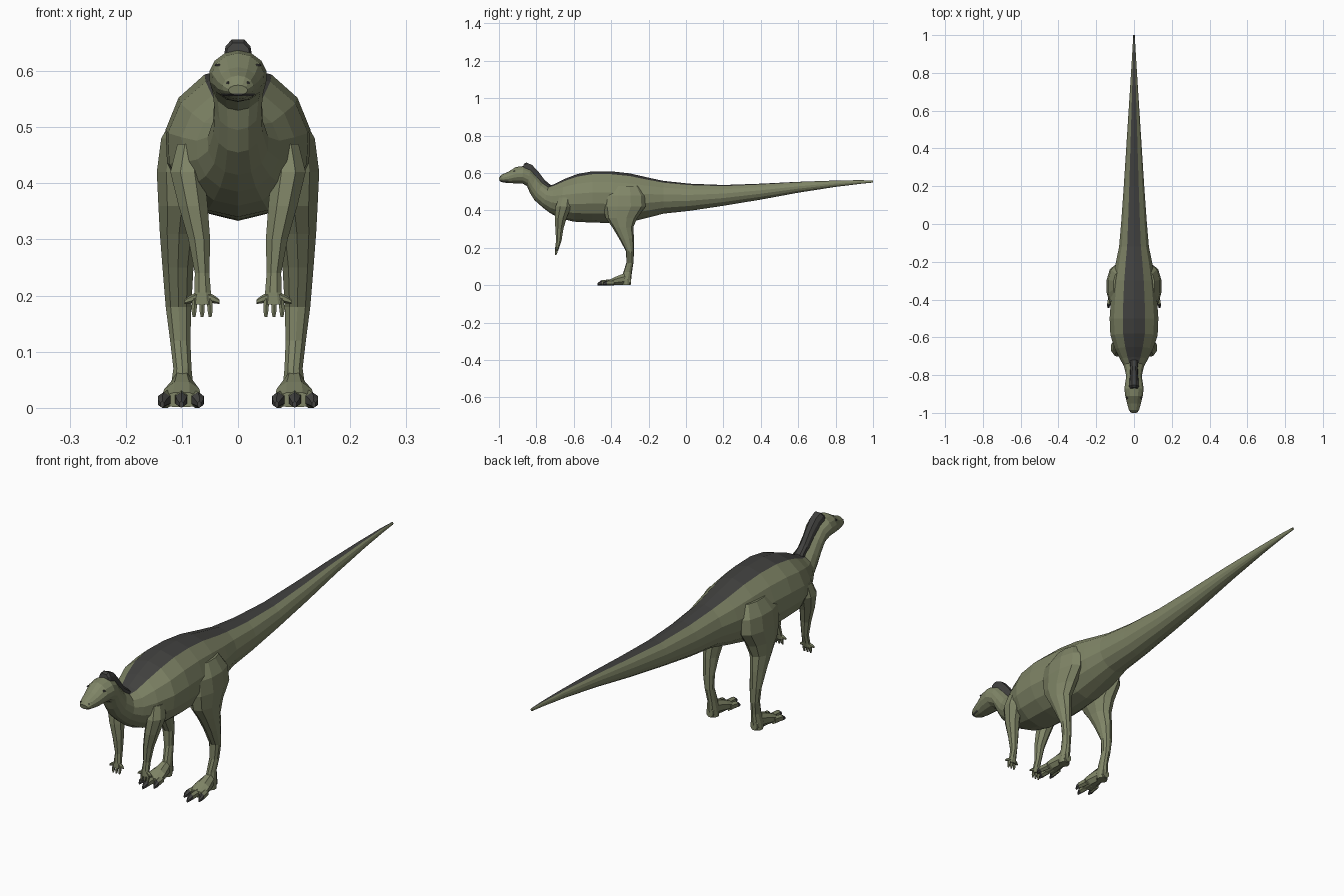
import bpy, bmesh, math
from mathutils import Vector
from mathutils.bvhtree import BVHTree

if "Cube" in bpy.data.objects:
    bpy.data.objects.remove(bpy.data.objects["Cube"])


def material(name, rgb):
    m = bpy.data.materials.new(name)
    m.diffuse_color = (*rgb, 1)
    m.use_nodes = True
    m.node_tree.nodes["Principled BSDF"].inputs["Base Color"].default_value = m.diffuse_color
    return m


GREEN = material("olive skin", (0.215, 0.235, 0.135))
DARK = material("charcoal", (0.052, 0.052, 0.049))


def finish(bm, name, mirror=False, paint=None):
    """Turn a bmesh into an object; paint(face) says which faces are dark."""
    bmesh.ops.recalc_face_normals(bm, faces=bm.faces)
    if paint:
        for f in bm.faces:
            f.material_index = int(paint(f))
    me = bpy.data.meshes.new(name)
    bm.to_mesh(me)
    me.materials.append(GREEN)
    me.materials.append(DARK)
    ob = bpy.data.objects.new(name, me)
    bpy.context.collection.objects.link(ob)
    if mirror:
        ob.modifiers.new("mirror", 'MIRROR').use_clip = False
    return ob


def loft(bm, rings):
    """Skin a list of point rings and cap both ends."""
    vs = [[bm.verts.new(p) for p in r] for r in rings]
    n = len(vs[0])
    for a, b in zip(vs, vs[1:]):
        for i in range(n):
            j = (i + 1) % n
            bm.faces.new((a[i], a[j], b[j], b[i]))
    bm.faces.new(vs[0])
    bm.faces.new(vs[-1][::-1])


def tube(bm, rows, plane=(0, 1), n=8):
    """Rows are x, y, z, radius, radius; rings lie in the given axis plane."""
    rings = []
    for x, y, z, a, b in rows:
        ring = []
        for i in range(n):
            t = 2 * math.pi * (i + 0.5) / n
            p = Vector((x, y, z))
            p[plane[0]] += a * math.cos(t)
            p[plane[1]] += b * math.sin(t)
            ring.append(p)
        rings.append(ring)
    loft(bm, rings)


# Body, tail, neck and head: top y, top z, bottom y, bottom z, half width
SPINE = [
    (1.0, .56, 1.0, .549, .004), (.93, .562, .93, .542, .008),
    (.8, .56, .8, .526, .016), (.6, .553, .6, .495, .029),
    (.4, .543, .4, .458, .042), (.2, .536, .2, .425, .055),
    (.02, .543, .02, .398, .068), (-.12, .558, -.12, .383, .08),
    (-.2, .575, -.2, .362, .097), (-.3, .598, -.3, .338, .114),
    (-.4, .609, -.4, .333, .124), (-.5, .609, -.5, .335, .131),
    (-.58, .595, -.6, .34, .127), (-.65, .568, -.68, .36, .102),
    (-.705, .54, -.725, .385, .075), (-.735, .53, -.765, .415, .055),
    (-.765, .55, -.81, .455, .045), (-.80, .59, -.835, .495, .043),
    (-.83, .622, -.85, .53, .047), (-.87, .637, -.875, .545, .052),
    (-.91, .632, -.91, .545, .047), (-.95, .607, -.95, .546, .037),
    (-.985, .592, -.98, .55, .028), (-1.0, .575, -.997, .557, .017),
]
HALF = [0, 27, 54, 80, 105, 130, 155, 180]
ANGLES = [math.radians(a) for a in HALF + [360 - a for a in HALF[-2:0:-1]]]
rings = []
for yt, zt, yb, zb, w in SPINE:
    top, bottom = Vector((0, yt, zt)), Vector((0, yb, zb))
    mid, half = (top + bottom) / 2, (top - bottom) / 2
    rings.append([mid + half * math.cos(a) + Vector((w * math.sin(a), 0, 0))
                  for a in ANGLES])
bm = bmesh.new()
loft(bm, rings)
bm.faces.ensure_lookup_table()
n = len(ANGLES)
stripe = bm.faces.layers.int.new("stripe")
for k, f in enumerate(bm.faces):
    f[stripe] = int(k < 15 * n and k % n in (0, n - 1))
skin = BVHTree.FromBMesh(bm)

# Mouth line cut into the snout
for z in (.5555, .5605):
    faces = [f for f in bm.faces if f.calc_center_median().y < -.94]
    geom = faces + list({e for f in faces for e in f.edges}) + list({v for f in faces for v in f.verts})
    bmesh.ops.bisect_plane(bm, geom=geom, plane_co=(0, 0, z), plane_no=(0, 0, 1))


def body_dark(f):
    c = f.calc_center_median()
    return f[stripe] or (c.y < -.95 and .5555 < c.z < .5605
                         and all(.555 < v.co.z < .561 for v in f.verts))


finish(bm, "body", paint=body_dark)

# Raised crest from the head down the back of the neck
bm = bmesh.new()
rings = []
for y, z, w, h in [(-.872, .632, .022, .018), (-.862, .632, .026, .024),
                   (-.832, .617, .025, .026), (-.797, .582, .021, .024),
                   (-.762, .545, .02, .018), (-.725, .522, .024, .012)]:
    lean = .35 * h
    rings.append([(-w, y, z - .008), (-w * .85, y + lean * .5, z + h * .5),
                  (-w * .45, y + lean, z + h), (w * .45, y + lean, z + h),
                  (w * .85, y + lean * .5, z + h * .5), (w, y, z - .008)])
loft(bm, rings)
finish(bm, "neck_crest", paint=lambda f: True)

# Eyes and nostrils as thin plates on the skin
for name, target, r in [("eyes", (.036, -.918, .611), .0065),
                        ("nostrils", (.018, -.99, .579), .003)]:
    bm = bmesh.new()
    co, no, _, _ = skin.find_nearest(Vector(target))
    if no.x < 0:
        no = -no
    rot = no.to_track_quat('Z', 'Y').to_matrix().to_4x4()
    rot.translation = co
    bmesh.ops.create_cone(bm, cap_ends=True, segments=8, radius1=r,
                          radius2=r * .6, depth=.004, matrix=rot)
    finish(bm, name, mirror=True, paint=lambda f: True)

# Hind legs
bm = bmesh.new()
tube(bm, [(.08, -.325, .53, .03, .075), (.096, -.33, .48, .043, .11),
          (.1, -.33, .42, .047, .113), (.1, -.345, .36, .044, .085),
          (.105, -.338, .31, .036, .056), (.107, -.318, .25, .029, .04),
          (.106, -.299, .18, .024, .021), (.103, -.3, .12, .019, .019),
          (.099, -.312, .07, .017, .023), (.1, -.32, .03, .022, .027),
          (.1, -.32, .002, .022, .022)], n=10)
finish(bm, "hind_legs", mirror=True)

# Feet: wedge sole with three splayed, clawed toes
bm = bmesh.new()
tube(bm, [(.1, -.295, .022, .016, .02), (.1, -.33, .033, .022, .033),
          (.1, -.375, .024, .034, .024), (.101, -.415, .014, .038, .014)], (0, 2))
for x0, x1, reach in [(.077, .069, .445), (.101, .101, .472), (.125, .135, .445)]:
    xm = x0 + (x1 - x0) * .7
    tube(bm, [(x0, -.385, .016, .013, .016), (xm, -reach + .022, .014, .012, .014),
              (x1, -reach + .01, .01, .009, .01), (x1, -reach, .006, .004, .006)],
         (0, 2), 6)
finish(bm, "feet", mirror=True,
       paint=lambda f: f.calc_center_median().y < (-.452 if abs(f.calc_center_median().x - .101) < .012 else -.428))

# Arms
bm = bmesh.new()
tube(bm, [(.085, -.645, .47, .025, .035), (.09, -.655, .42, .033, .046),
          (.08, -.67, .36, .028, .034), (.069, -.677, .3, .021, .023),
          (.064, -.68, .24, .014, .016), (.063, -.688, .205, .016, .012),
          (.064, -.692, .184, .02, .009)])
finish(bm, "arms", mirror=True)

# Hands: three fingers pointing down, one digit out to each side
bm = bmesh.new()
for dx in (-.013, 0, .013):
    tube(bm, [(.064 + dx, -.692, .195, .006, .007),
              (.064 + dx * 1.1, -.694, .172, .005, .006),
              (.064 + dx * 1.1, -.696, .162, .003, .003)], (0, 1), 6)
for s in (-1, 1):
    tube(bm, [(.064 + s * .008, -.69, .198, .008, .009),
              (.064 + s * .022, -.692, .193, .007, .007),
              (.064 + s * .031, -.694, .189, .003, .004)], (1, 2), 6)
finish(bm, "hands", mirror=True)
